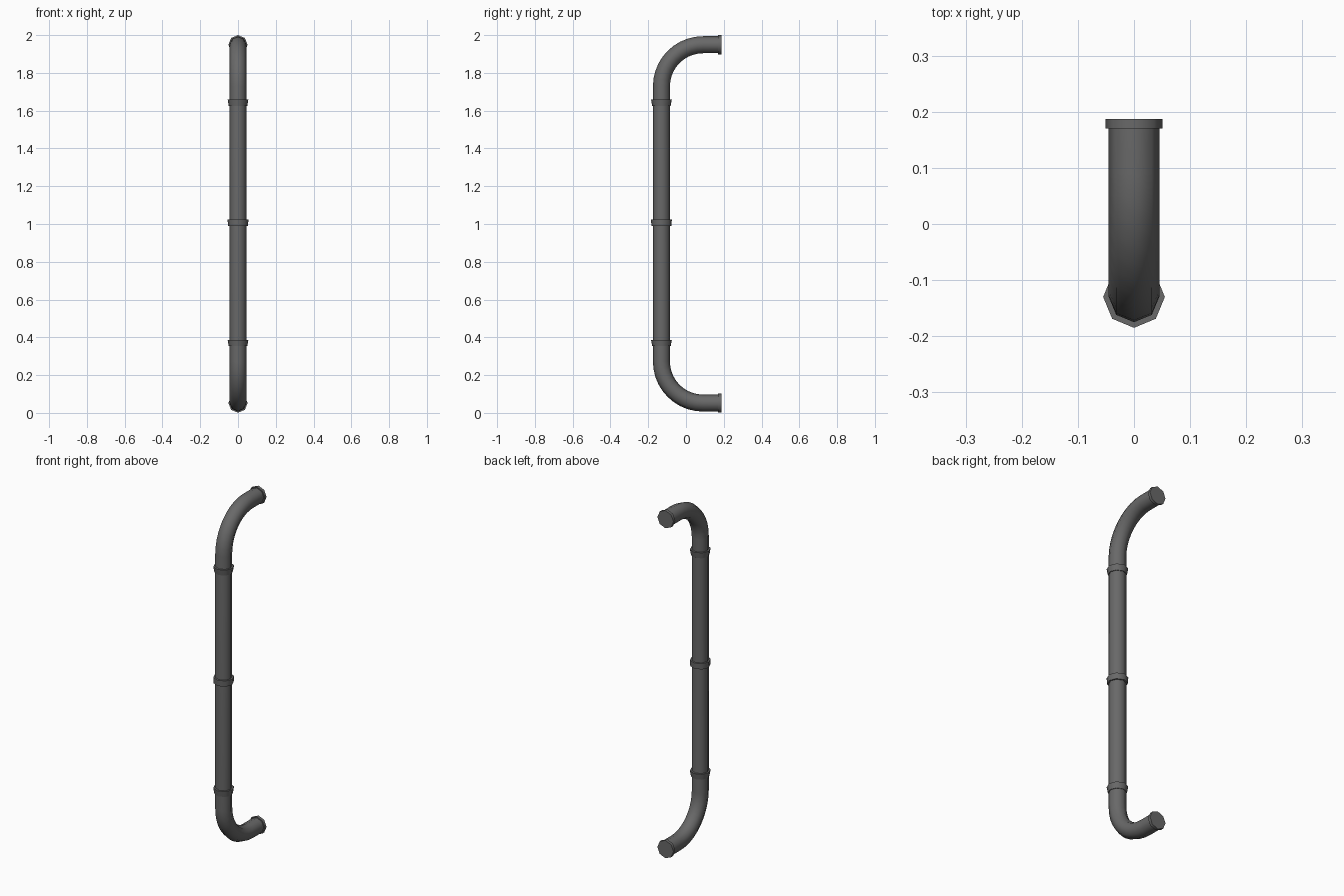
import bpy, bmesh, math
from mathutils import Vector

cube = bpy.data.objects.get("Cube")
if cube:
    bpy.data.objects.remove(cube, do_unlink=True)

SIDES = 8
PIPE_R, BEND_R = 0.045, 0.22
POLE_Y, END_Y = -0.13, 0.187
LOW_Z, HIGH_Z = 0.052, 1.949

metal = bpy.data.materials.new("dark_grey_metal")
metal.use_nodes = True
colour = (0.14, 0.14, 0.14, 1)
metal.diffuse_color = colour
metal.node_tree.nodes["Principled BSDF"].inputs["Base Color"].default_value = colour


def tube(name, stations):
    """Octagonal tube in the YZ plane; each station is (y, z, direction angle, radius)."""
    bm = bmesh.new()
    rings = []
    for y, z, angle, radius in stations:
        normal = Vector((0, -math.sin(angle), math.cos(angle)))
        ring = []
        for i in range(SIDES):
            a = math.tau * i / SIDES
            offset = Vector((math.cos(a), 0, 0)) + normal * math.sin(a)
            ring.append(bm.verts.new(Vector((0, y, z)) + offset * radius))
        rings.append(ring)
    for a, b in zip(rings, rings[1:]):
        for i in range(SIDES):
            j = (i + 1) % SIDES
            bm.faces.new((a[i], a[j], b[j], b[i]))
    bm.faces.new(rings[0])
    bm.faces.new(rings[-1])
    bmesh.ops.recalc_face_normals(bm, faces=bm.faces)
    mesh = bpy.data.meshes.new(name)
    bm.to_mesh(mesh)
    bm.free()
    mesh.materials.append(metal)
    obj = bpy.data.objects.new(name, mesh)
    bpy.context.collection.objects.link(obj)
    bpy.ops.object.select_all(action='DESELECT')
    obj.select_set(True)
    bpy.context.view_layer.objects.active = obj
    bpy.ops.object.shade_smooth_by_angle(angle=math.radians(50))
    return obj


def bend(z_end, side, steps=10):
    """Quarter turn from the pole to a horizontal end; side is +1 for the top."""
    points = []
    for i in range(steps + 1):
        t = math.pi / 2 * i / steps
        y = POLE_Y + BEND_R * (1 - math.cos(t))
        z = z_end - side * BEND_R * (1 - math.sin(t))
        points.append((y, z, side * (math.pi / 2 - t), PIPE_R))
    return points + [(END_Y - 0.005, z_end, 0, PIPE_R)]


# Main pipe: lower bend reversed (direction turned round), then upper bend
lower = [(y, z, a + math.pi, r) for y, z, a, r in reversed(bend(LOW_Z, -1))]
upper = bend(HIGH_Z, 1)
tube("pipe", lower + upper)

# Collars round the pole, slightly wider at the top
for name, z, low_r in (("lower_collar", 0.37, 0.049),
                       ("middle_collar", 1.006, 0.053),
                       ("upper_collar", 1.643, 0.049)):
    up = math.pi / 2
    tube(name, [(POLE_Y, z - 0.017, up, low_r), (POLE_Y, z + 0.017, up, 0.055)])

# Flanges closing the two wall ends
for name, z in (("lower_flange", LOW_Z), ("upper_flange", HIGH_Z)):
    tube(name, [(END_Y - 0.017, z, 0, 0.051), (END_Y, z, 0, 0.051)])
